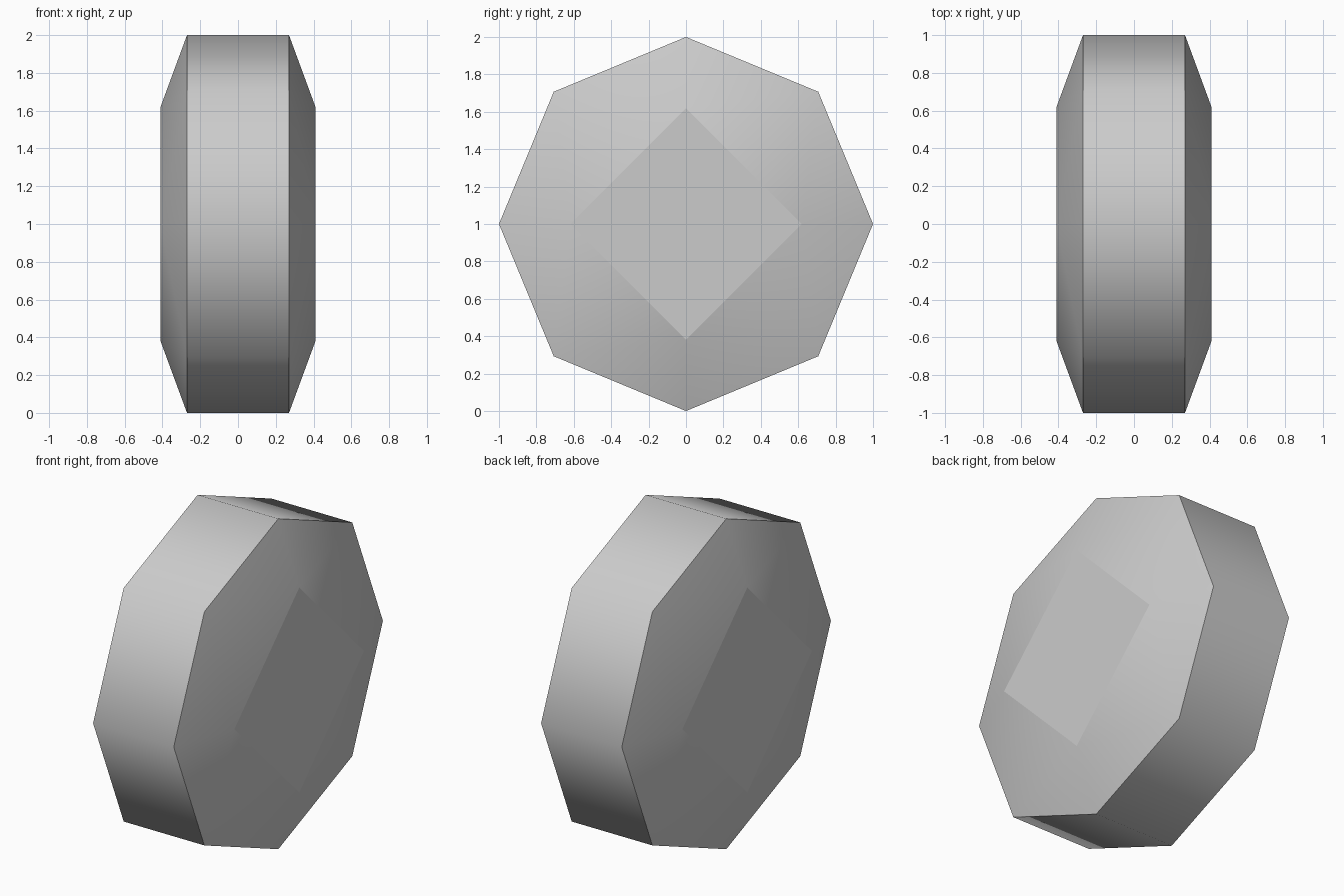
import bpy, bmesh
from math import sin, cos, pi, radians

if "Cube" in bpy.data.objects:
    bpy.data.objects.remove(bpy.data.objects["Cube"], do_unlink=True)

# Single grey material
grey = bpy.data.materials.new("plain_grey")
grey.use_nodes = True
colour = (0.6, 0.6, 0.6, 1)
grey.diffuse_color = colour
grey.node_tree.nodes["Principled BSDF"].inputs["Base Color"].default_value = colour

HALF_RIM, HALF_WIDTH, HUB_RADIUS = 0.27, 0.41, 0.62


def ring(bm, x, radius, sides):
    """Ring of vertices around the x axis, starting at the top."""
    angles = [2 * pi * i / sides for i in range(sides)]
    return [bm.verts.new((x, radius * sin(a), 1 + radius * cos(a))) for a in angles]


bm = bmesh.new()
rims, hubs = [], []
for side in (-1, 1):
    rim = ring(bm, side * HALF_RIM, 1, 8)
    hub = ring(bm, side * HALF_WIDTH, HUB_RADIUS, 4)
    rims.append(rim)
    hubs.append(bm.faces.new(hub))
    # Bevelled shoulder from the octagon to the square hub
    for i in range(4):
        tip, before, after = rim[2 * i], rim[2 * i - 1], rim[2 * i + 1]
        bm.faces.new((hub[i], before, tip))
        bm.faces.new((hub[i], tip, after))
        bm.faces.new((hub[i], after, hub[(i + 1) % 4]))

# Outer tread band
for i in range(8):
    j = (i + 1) % 8
    bm.faces.new((rims[0][i], rims[0][j], rims[1][j], rims[1][i]))
bmesh.ops.recalc_face_normals(bm, faces=bm.faces)

# Smooth tread and shoulders, crisp rim edges, flat hubs
for face in bm.faces:
    face.smooth = face not in hubs
for edge in bm.edges:
    edge.smooth = edge.calc_face_angle() < radians(55)
for hub in hubs:
    for edge in hub.edges:
        edge.smooth = False

mesh = bpy.data.meshes.new("wheel")
bm.to_mesh(mesh)
bm.free()
mesh.materials.append(grey)
wheel = bpy.data.objects.new("wheel", mesh)
bpy.context.collection.objects.link(wheel)
